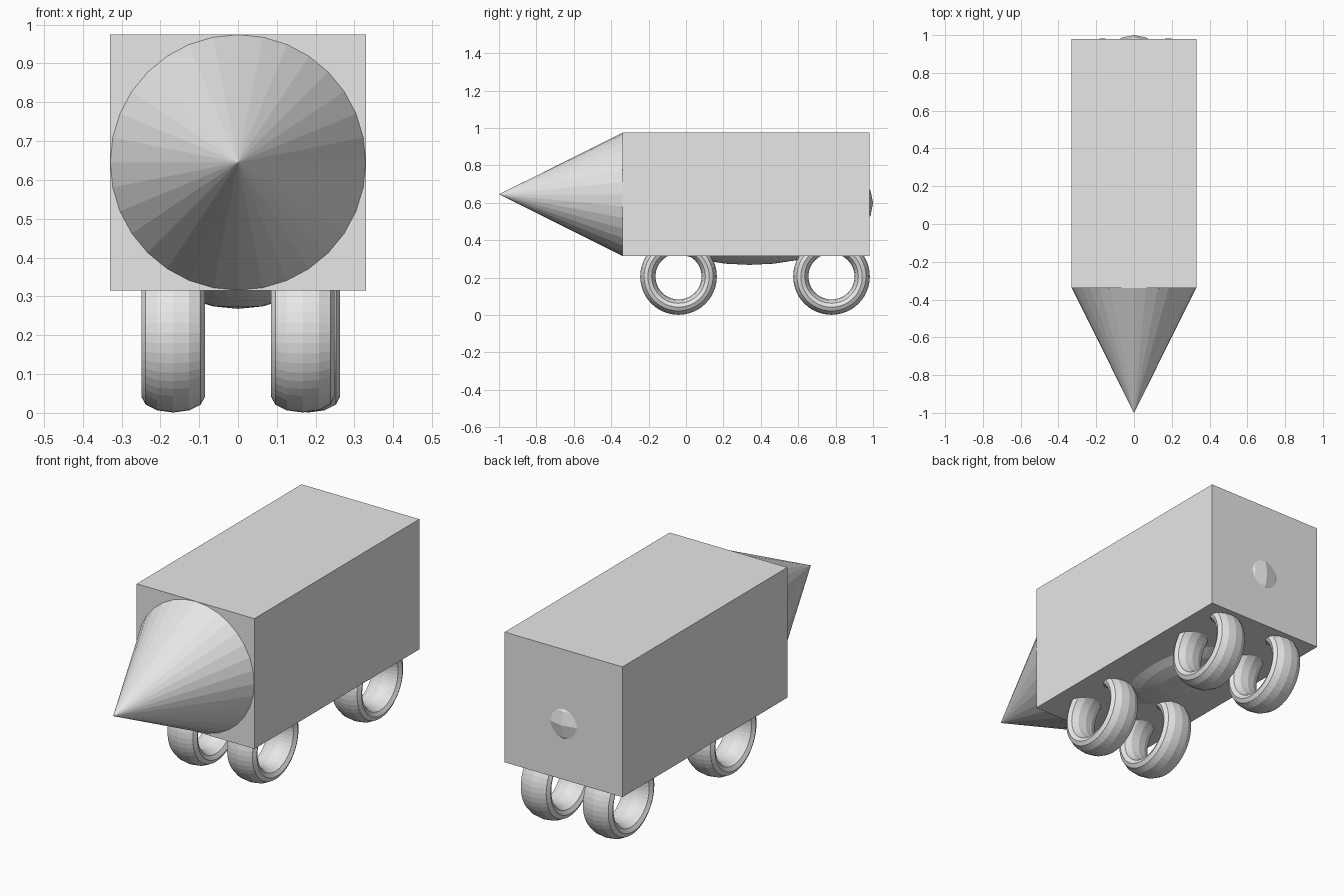
import bpy
from math import radians

cube = bpy.data.objects.get("Cube")
if cube:
    bpy.data.objects.remove(cube, do_unlink=True)

grey = bpy.data.materials.new("light_grey")
grey.use_nodes = True
colour = (0.8, 0.8, 0.8, 1.0)
grey.diffuse_color = colour
grey.node_tree.nodes["Principled BSDF"].inputs["Base Color"].default_value = colour


def finish(name, scale=(1, 1, 1)):
    """Name, scale and colour the primitive just added."""
    part = bpy.context.object
    part.name = name
    part.scale = scale
    part.data.materials.append(grey)
    return part


# Box body
bpy.ops.mesh.primitive_cube_add(size=1, location=(0, 0.32, 0.645))
finish("body", (0.66, 1.32, 0.66))

# Pointed nose
bpy.ops.mesh.primitive_cone_add(vertices=32, radius1=0.329, radius2=0, depth=0.66,
                                location=(0, -0.67, 0.645), rotation=(radians(90), 0, 0))
finish("nose_cone")

# Long inner tank that bulges out of the belly and the back
bpy.ops.mesh.primitive_uv_sphere_add(segments=32, ring_count=16, radius=1,
                                     location=(0, 0.34, 0.598))
finish("inner_tank", (0.328, 0.66, 0.33))

# Wide ring wheels, the back left one set slightly further out
wheels = {
    "front_right_wheel": (-0.167, -0.04),
    "front_left_wheel": (0.167, -0.04),
    "back_right_wheel": (-0.167, 0.778),
    "back_left_wheel": (0.181, 0.778),
}
for name, (x, y) in wheels.items():
    bpy.ops.mesh.primitive_torus_add(major_segments=48, minor_segments=12,
                                     major_radius=0.164, minor_radius=0.041,
                                     location=(x, y, 0.206), rotation=(0, radians(90), 0))
    finish(name, (1, 1, 2))
